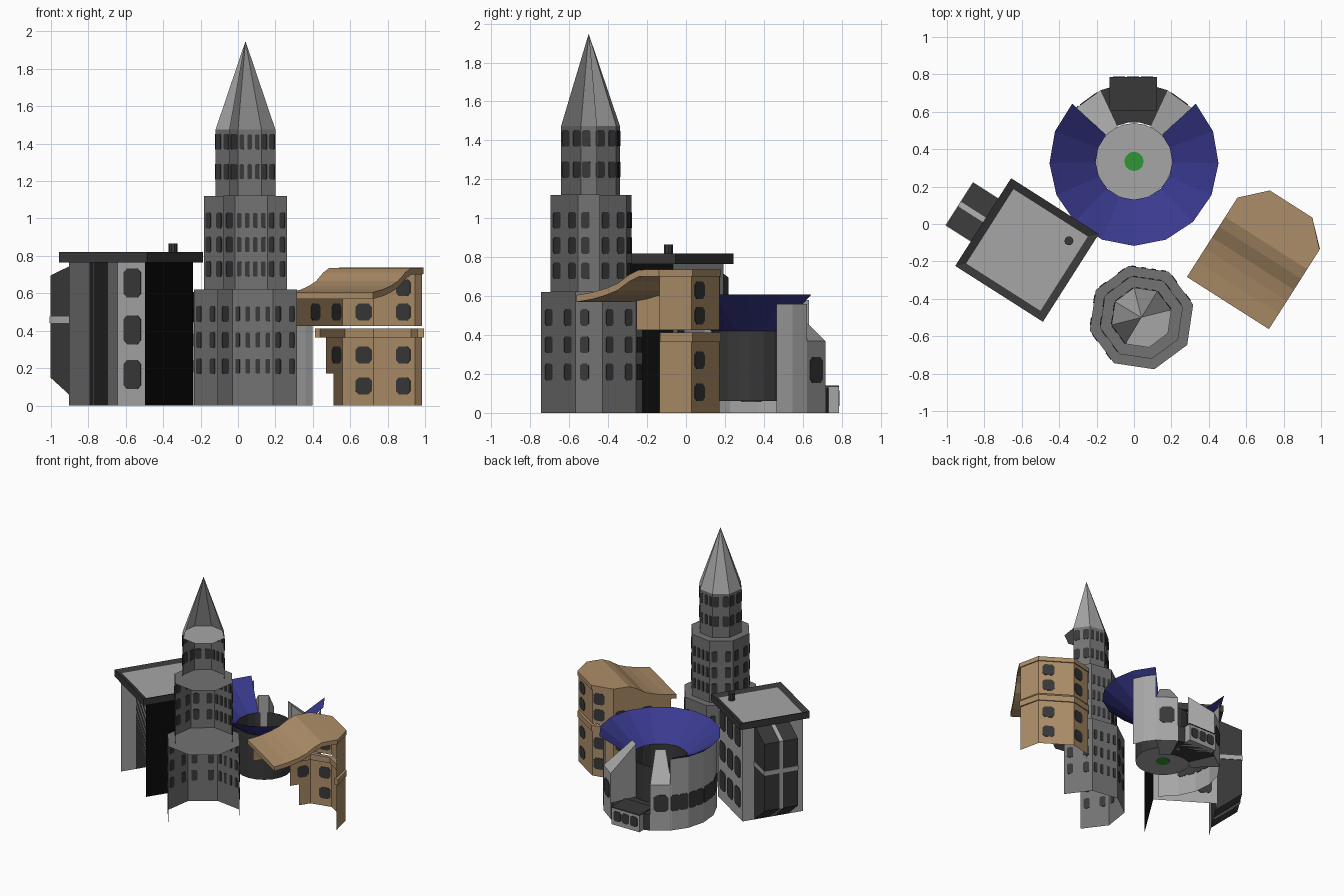
import bpy, bmesh, math
from math import cos, sin, radians
from mathutils import Vector

if "Cube" in bpy.data.objects:
    bpy.data.objects.remove(bpy.data.objects["Cube"])

# ---- colours
def mat(name, r, g, b):
    m = bpy.data.materials.new(name)
    m.diffuse_color = (r, g, b, 1)
    m.use_nodes = True
    m.node_tree.nodes["Principled BSDF"].inputs["Base Color"].default_value = m.diffuse_color
    return m
GREY = mat("stone grey", .17, .17, .17)
LIGHT = mat("light grey", .38, .38, .38)
DARK = mat("dark grey", .04, .04, .04)
BLACK = mat("black", .003, .003, .003)
BLUE = mat("roof blue", .042, .042, .28)
TAN = mat("tan", .42, .27, .14)
GREEN = mat("green", .03, .3, .035)

# ---- helpers
def mesh(name, verts, faces, *mats, fix=False):
    me = bpy.data.meshes.new(name)
    me.from_pydata([tuple(v) for v in verts], [], faces)
    for m in mats:
        me.materials.append(m)
    if fix:
        bm = bmesh.new()
        bm.from_mesh(me)
        bmesh.ops.recalc_face_normals(bm, faces=bm.faces)
        bm.to_mesh(me)
        bm.free()
    ob = bpy.data.objects.new(name, me)
    bpy.context.collection.objects.link(ob)
    return ob

def wall(name, pts, z0, z1, m):
    """Thin wall along an open path; z0 / z1 are numbers or lists."""
    n = len(pts)
    lo = z0 if isinstance(z0, list) else [z0] * n
    hi = z1 if isinstance(z1, list) else [z1] * n
    v = [(p[0], p[1], z) for p, z in zip(pts, lo)] + [(p[0], p[1], z) for p, z in zip(pts, hi)]
    return mesh(name, v, [(i, i + 1, n + i + 1, n + i) for i in range(n - 1)], m)

def prism(name, pts, z0, z1, m):
    """Closed prism; z1 may be one height per point."""
    n = len(pts)
    hi = z1 if isinstance(z1, list) else [z1] * n
    v = [(p[0], p[1], z0) for p in pts] + [(p[0], p[1], z) for p, z in zip(pts, hi)]
    f = [tuple(range(n)), tuple(range(n, 2 * n))]
    f += [(i, (i + 1) % n, n + (i + 1) % n, n + i) for i in range(n)]
    return mesh(name, v, f, m, fix=True)

def arc(c, r, a0, a1, n):
    return [(c[0] + r * cos(radians(a0 + (a1 - a0) * i / n)),
             c[1] + r * sin(radians(a0 + (a1 - a0) * i / n))) for i in range(n + 1)]

def windows(name, specs, m=DARK):
    """Thin bevelled panes. spec: wall ends a, b, position t, height z, width, height."""
    V, F = [], []
    for a, b, t, z, w, h in specs:
        a, b = Vector((*a, 0)), Vector((*b, 0))
        d = (b - a).normalized()
        nrm = Vector((d.y, -d.x, 0)) * .004
        c = a.lerp(b, t) + Vector((0, 0, z))
        k = min(w, h) * .2
        w, h = w / 2, h / 2
        out = [(w, h - k), (w - k, h), (k - w, h), (-w, h - k), (-w, k - h), (k - w, -h), (w - k, -h), (w, k - h)]
        s = len(V)
        for side in (-1, 1):
            V += [c + d * x + Vector((0, 0, y)) + nrm * side for x, y in out]
        F += [tuple(range(s, s + 8)), tuple(range(s + 8, s + 16))]
        F += [(s + i, s + (i + 1) % 8, s + 8 + (i + 1) % 8, s + 8 + i) for i in range(8)]
    return mesh(name, V, F, m, fix=True)

ROT = radians(-32.5)
def turn(o, u, v):
    return (o[0] + u * cos(ROT) - v * sin(ROT), o[1] + u * sin(ROT) + v * cos(ROT))

# ---- stepped octagonal tower, its front right three sides left open
TC = (.04, -.5)
panes = []
tiers = [(.285, 0, .62, (.21, .35, .49), 4), (.228, .62, 1.12, (.73, .86, .99), 4), (.165, 1.12, 1.475, (1.25, 1.41), 3)]
for k, (r, z0, z1, rows, narrow) in enumerate(tiers):
    p = arc(TC, r, 14, 239, 5)
    wall(f"tower_tier_{k+1}", p, z0, z1, GREY)
    ring = arc(TC, r, 14, 374, 8)[:8]
    mesh(f"tower_ledge_{k+1}", [(x, y, z1) for x, y in ring], [tuple(range(8))], LIGHT if k == 2 else GREY)
    for i in range(5):
        for z in rows:
            if i == 1:
                panes += [(p[i], p[i + 1], (j + .5) / narrow, z, .024, .08) for j in range(narrow)]
            else:
                panes += [(p[i], p[i + 1], t, z, .045, .085) for t in (.22, .78)]
windows("tower_windows", panes)
p = arc(TC, .165, 14, 239, 5)
mesh("tower_spire", [(x, y, 1.475) for x, y in p] + [(*TC, 1.948)], [(i, i + 1, 6) for i in range(5)], LIGHT)

# ---- square block: front left side open, far right side black
SC = (-.572, -.139)
S = lambda u, v: turn(SC, u, v)
wall("block_walls", [S(-.24, -.24), S(-.24, .24), S(.24, .24)], 0, .77, LIGHT)
wall("block_black_wall", [S(.24, .24), S(.24, -.24)], 0, .77, BLACK)
windows("block_windows", [(S(-.24, .24), S(.24, .24), t, z, .11, .155)
                          for t in (.2, .5, .8) for z in (.165, .405, .655)])
rim = prism("block_roof", [S(-.278, -.278), S(.278, -.278), S(.278, .278), S(-.278, .278)], .765, .82, DARK)
rim.data.materials.append(LIGHT)
bm = bmesh.new()
bm.from_mesh(rim.data)
top = [f for f in bm.faces if f.normal.z > .9]
bmesh.ops.inset_region(bm, faces=top, thickness=.06, depth=0)
for f in top:
    f.material_index = 1
    for vert in f.verts:
        vert.co.z -= .018
bm.to_mesh(rim.data)
bm.free()
prism("block_chimney", arc((-.348, -.09), .024, 0, 360, 10)[:10], .78, .865, DARK)

# glazed bay on the block's left side with pale cross bars
prof = [(-.24, 0), (-.435, .15), (-.435, .695), (-.24, .775)]
def bay(name, v0, v1, pts, m):
    V = [(*S(u, v), z) for v in (v0, v1) for u, z in pts]
    n = len(pts)
    F = [tuple(range(n)), tuple(range(n, 2 * n))] + [(i, (i + 1) % n, n + (i + 1) % n, n + i) for i in range(n)]
    mesh(name, V, F, m, fix=True)
bay("bay_glass", -.12, .147, prof, DARK)
bay("bay_upright_bar", -.001, .028, [(-.24, 0), (-.439, .147), (-.439, .699), (-.24, .779)], LIGHT)
bay("bay_cross_bar", -.124, .151, [(-.24, .44), (-.439, .44), (-.439, .475), (-.24, .475)], LIGHT)

# ---- round hall with a funnel roof open to the back
RC = (0, .335)
inner, outer = arc(RC, .205, 137, 403, 12), arc(RC, .452, 137, 403, 12)
mesh("hall_roof", [(x, y, .42) for x, y in inner] + [(x, y, .607) for x, y in outer],
     [(i, 13 + i, 14 + i, i + 1) for i in range(12)], BLUE)
wall("hall_inner_wall", arc(RC, .205, 0, 360, 20), .06, .42, DARK)
mesh("hall_floor", [(x, y, .06) for x, y in arc(RC, .205, 0, 360, 20)[:20]], [tuple(range(20))], LIGHT)
prism("hall_green_spot", arc(RC, .052, 0, 360, 12)[:12], .056, .064, GREEN)
left = arc(RC, .42, 135, 235, 5)
wall("hall_left_wall", left, 0, .58, LIGHT)
wall("hall_right_wall", arc(RC, .42, 18, 43, 2), 0, .56, LIGHT)
hall_panes = [(left[i], left[i + 1], t, .22, .075, .13) for i in range(4) for t in (.28, .75)]
for side, a0, a1 in (("right", 43, 65), ("left", 115, 137)):
    pts = arc(RC, .205, a0, a1, 1) + arc(RC, .42, a1, a0, 1)
    prism(f"hall_{side}_wedge", pts, 0, [.56, .56, .37, .37], LIGHT)
    hall_panes.append((pts[2], pts[3], .5, .22, .11, .135))
prism("hall_porch_base", arc(RC, .21, 65, 115, 3) + arc(RC, .42, 115, 65, 3), 0, .13, DARK)
# porch
prism("porch", [(-.13, .61), (.12, .61), (.12, .785), (-.13, .785)], 0, .135, LIGHT)
prism("porch_roof", [(-.132, .608), (.122, .608), (.122, .787), (-.132, .787)], .134, .142, DARK)
hall_panes += [((-.13, .785), (.12, .785), t, .075, .065, .08) for t in (.2, .5, .8)]
windows("hall_windows", hall_panes)

# ---- tan house with a swept roof, open to the front and right
HC = (.283, -.283)
H = lambda u, v: turn(HC, u, v)
roof = [(0, 0, .605), (.1, 0, .62), (.18, 0, .64), (.25, 0, .665), (.32, 0, .71), (.38, 0, .735),
        (.503, 0, .737), (.628, .125, .737)]
n = len(roof)
V = [(*H(u, v), z - d) for d in (0, .035) for v, a, z in roof for u in (a, .52 - a)]
F = []
for i in range(n - 1):
    a, b = 2 * i, 2 * n + 2 * i
    F += [(a, a + 1, a + 3, a + 2), (b, b + 2, b + 3, b + 1), (a, a + 2, b + 2, b), (a + 1, b + 1, b + 3, a + 3)]
e = 2 * n
F += [(0, e, e + 1, 1), (e - 2, e - 1, 2 * e - 1, 2 * e - 2)]
mesh("house_roof", V, F, TAN, fix=True)
back = [H(.008, .5), H(.128, .62), H(.392, .62), H(.512, .5)]
up = [(v, z) for v, a, z in roof[:6]]
wall("house_upper_wall", [H(.008, max(v, .04)) for v, z in up] + back, .425,
     [z - .02 for v, z in up] + [.72] * 4, TAN)
wall("house_lower_wall", [H(.008, .41)] + back, 0, .4, TAN)
wall("house_stepped_wall", [H(.008, .335), H(.008, .41)], .17, .4, TAN)
band = [H(0, .24), H(0, .503), H(.125, .628), H(.395, .628), H(.52, .508)]
inn = [H(.03, .24), H(.03, .49), H(.14, .6), H(.38, .6), H(.49, .49)]
prism("house_band", band + inn[::-1], .365, .412, TAN)
house = [(H(.008, 0), H(.008, .5), t, .5, .09, .09) for t in (.46, .88)]
house += [(H(.008, 0), H(.008, .5), .88, .27, .09, .09)]
for z in (.105, .27, .5, .63):
    house += [(back[0], back[1], .68, z, .09, .09), (back[1], back[2], .72, z, .09, .09)]
windows("house_windows", house)
